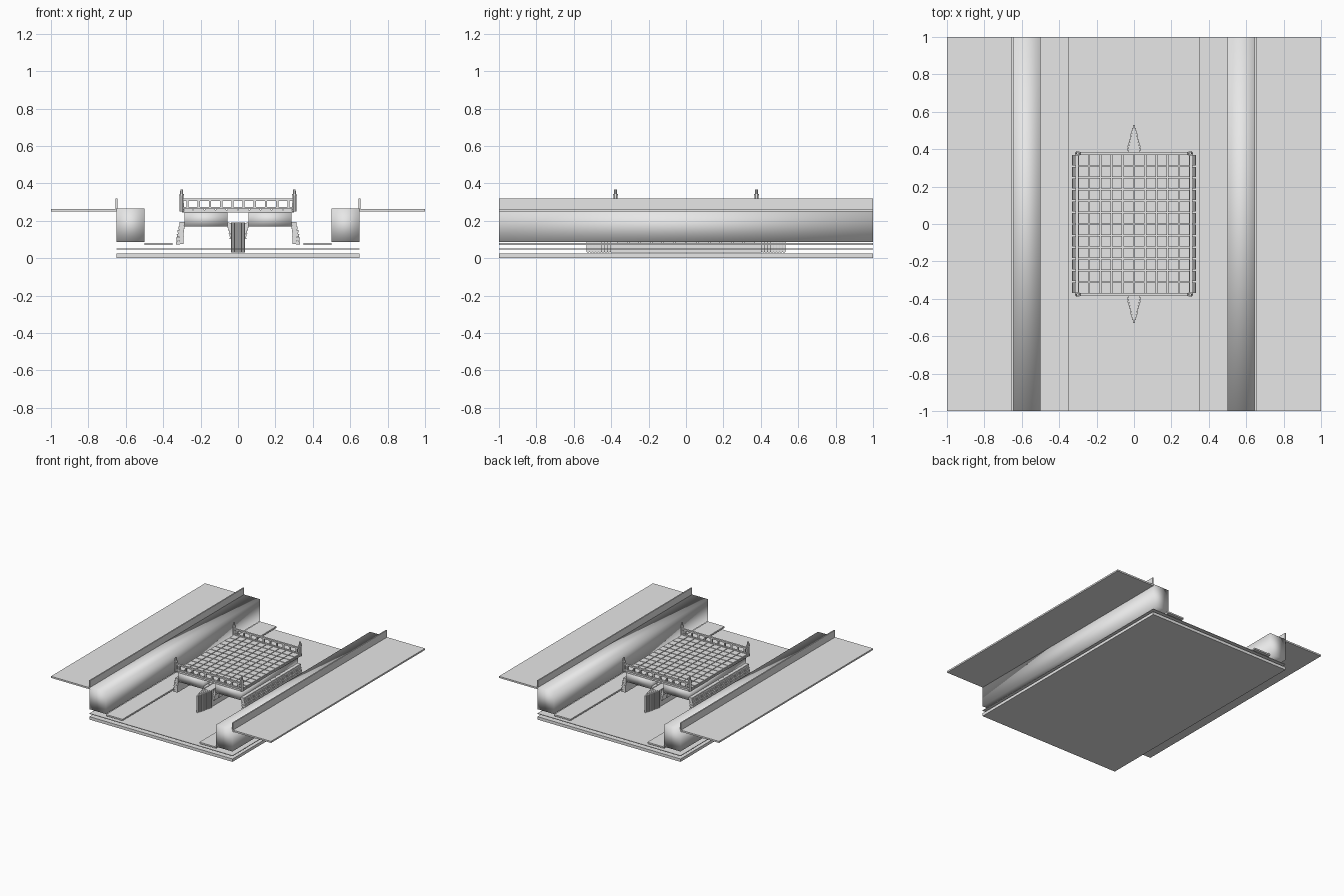
import bpy, bmesh, math
from mathutils import Matrix, Vector

if "Cube" in bpy.data.objects:
    bpy.data.objects.remove(bpy.data.objects["Cube"])

stone = bpy.data.materials.new("light_grey_stone")
stone.diffuse_color = (0.8, 0.8, 0.8, 1)
stone.use_nodes = True
stone.node_tree.nodes["Principled BSDF"].inputs["Base Color"].default_value = stone.diffuse_color


def add_box(bm, x0, x1, y0, y1, z0, z1, tilt=0.0):
    """Add a box, optionally tilted about the y axis."""
    centre = Vector(((x0 + x1) / 2, (y0 + y1) / 2, (z0 + z1) / 2))
    m = (Matrix.Translation(centre) @ Matrix.Rotation(tilt, 4, 'Y')
         @ Matrix.Diagonal((abs(x1 - x0), abs(y1 - y0), abs(z1 - z0), 1)))
    bmesh.ops.create_cube(bm, size=1, matrix=m)


def finish(bm, name, smooth=False):
    bmesh.ops.recalc_face_normals(bm, faces=bm.faces[:])
    for f in bm.faces:
        f.smooth = smooth
    me = bpy.data.meshes.new(name)
    bm.to_mesh(me)
    bm.free()
    me.materials.append(stone)
    ob = bpy.data.objects.new(name, me)
    bpy.context.collection.objects.link(ob)
    return ob


def box(name, *dims, smooth=False):
    bm = bmesh.new()
    add_box(bm, *dims)
    return finish(bm, name, smooth)


# Canal bed and water sheet
box("canal_bed", -0.65, 0.65, -1, 1, 0.005, 0.024)
box("water", -0.65, 0.65, -1, 1, 0.046, 0.051)
box("canal_bed_base", -0.65, 0.65, -1, 1, 0.0, 0.005)

# Quays, towpaths, streets and parapets on both banks
for side, s in (("left", -1), ("right", 1)):
    box(side + "_quay_wall", s * 0.5, s * 0.65, -1, 1, 0.085, 0.265, smooth=True)
    box(side + "_towpath", s * 0.35, s * 0.5, -1, 1, 0.07, 0.082)
    box(side + "_street", s * 0.65, s * 1.0, -1, 1, 0.249, 0.262)
    box(side + "_parapet", s * 0.645, s * 0.655, -1, 1, 0.249, 0.32)

# Deck paving tiles over a thin bed
bm = bmesh.new()
nx, ny, gap = 10, 12, 0.006
for i in range(nx):
    for j in range(ny):
        x, y = -0.3 + 0.6 * i / nx, -0.372 + 0.744 * j / ny
        add_box(bm, x + gap / 2, x + 0.6 / nx - gap / 2,
                y + gap / 2, y + 0.744 / ny - gap / 2, 0.252, 0.267)
finish(bm, "deck_tiles")
box("deck_bed", -0.3, 0.3, -0.375, 0.375, 0.245, 0.257)

# Spandrel blocks and arch masonry for both spans
for side, s in (("left", -1), ("right", 1)):
    box(side + "_spandrel", s * 0.055, s * 0.287, -0.37, 0.37, 0.168, 0.246, smooth=True)
    bm = bmesh.new()
    courses, cols = 6, 12
    for k in range(courses):
        t = k / (courses - 1)
        # outer haunch leans outwards towards the bank, inner one hugs the pier
        zo, zi = 0.083 + 0.1 * t, 0.108 + 0.075 * t
        xo = 0.311 - 0.014 * t * t
        xi = 0.038 + 0.012 * t * t
        wo, wi = 0.040 - 0.010 * t, 0.012 + 0.014 * t
        for c in range(cols):
            y0 = -0.372 + 0.744 * c / cols + 0.004
            y1 = y0 + 0.744 / cols - 0.008
            add_box(bm, s * (xo - wo / 2), s * (xo + wo / 2), y0, y1,
                    zo - 0.009, zo + 0.009, s * 0.15)
            add_box(bm, s * (xi - wi / 2), s * (xi + wi / 2), y0, y1,
                    zi - 0.007, zi + 0.007, -s * 0.2)
    finish(bm, side + "_arch_stones")
    # solid core behind the haunch stones, and the springer ledge
    box(side + "_abutment_core", s * 0.292, s * 0.313, -0.366, 0.366, 0.08, 0.185)
    box(side + "_springer_ledge", s * 0.28, s * 0.312, -0.37, 0.37, 0.178, 0.192)

# Central pier with slatted pointed cutwaters
box("pier", -0.03, 0.03, -0.4, 0.4, 0.03, 0.188)
bm = bmesh.new()
slats = 9
for s in (-1, 1):
    for k in range(slats):
        y = 0.392 + 0.142 * k / slats
        half = 0.036 * (1 - k / slats) + 0.002
        add_box(bm, -half, half, s * y, s * (y + 0.012), 0.03, 0.19)
    # inner wedge joining the slats
    pts = [(-0.03, 0.4), (0.03, 0.4), (0, 0.532)]
    lo = [bm.verts.new((x, s * y, 0.034)) for x, y in pts]
    hi = [bm.verts.new((x, s * y, 0.184)) for x, y in pts]
    bm.faces.new(lo)
    bm.faces.new(hi)
    for i in range(3):
        j = (i + 1) % 3
        bm.faces.new((lo[i], lo[j], hi[j], hi[i]))
finish(bm, "cutwaters")

# Balustrades along the two open sides of the deck
for name, s in (("front", -1), ("back", 1)):
    y = s * 0.377
    bm = bmesh.new()
    add_box(bm, -0.3, 0.3, y - 0.008, y + 0.008, 0.262, 0.274)
    add_box(bm, -0.3, 0.3, y - 0.008, y + 0.008, 0.306, 0.318)
    for i in range(10):
        x = -0.27 + 0.06 * i
        add_box(bm, x - 0.006, x + 0.006, y - 0.005, y + 0.005, 0.27, 0.31)
    finish(bm, name + "_balustrade")

# Corner posts with narrowing caps
for i, (sx, sy) in enumerate([(-1, -1), (1, -1), (-1, 1), (1, 1)]):
    bm = bmesh.new()
    for r, z0, z1 in ((0.0125, 0.25, 0.338), (0.015, 0.334, 0.342), (0.009, 0.342, 0.366)):
        bmesh.ops.create_cone(bm, cap_ends=True, segments=8, radius1=r, radius2=r * 0.9,
                              depth=z1 - z0,
                              matrix=Matrix.Translation((sx * 0.301, sy * 0.377, (z0 + z1) / 2))
                              @ Matrix.Rotation(math.pi / 8, 4, 'Z'))
    finish(bm, "corner_post_%d" % (i + 1))
